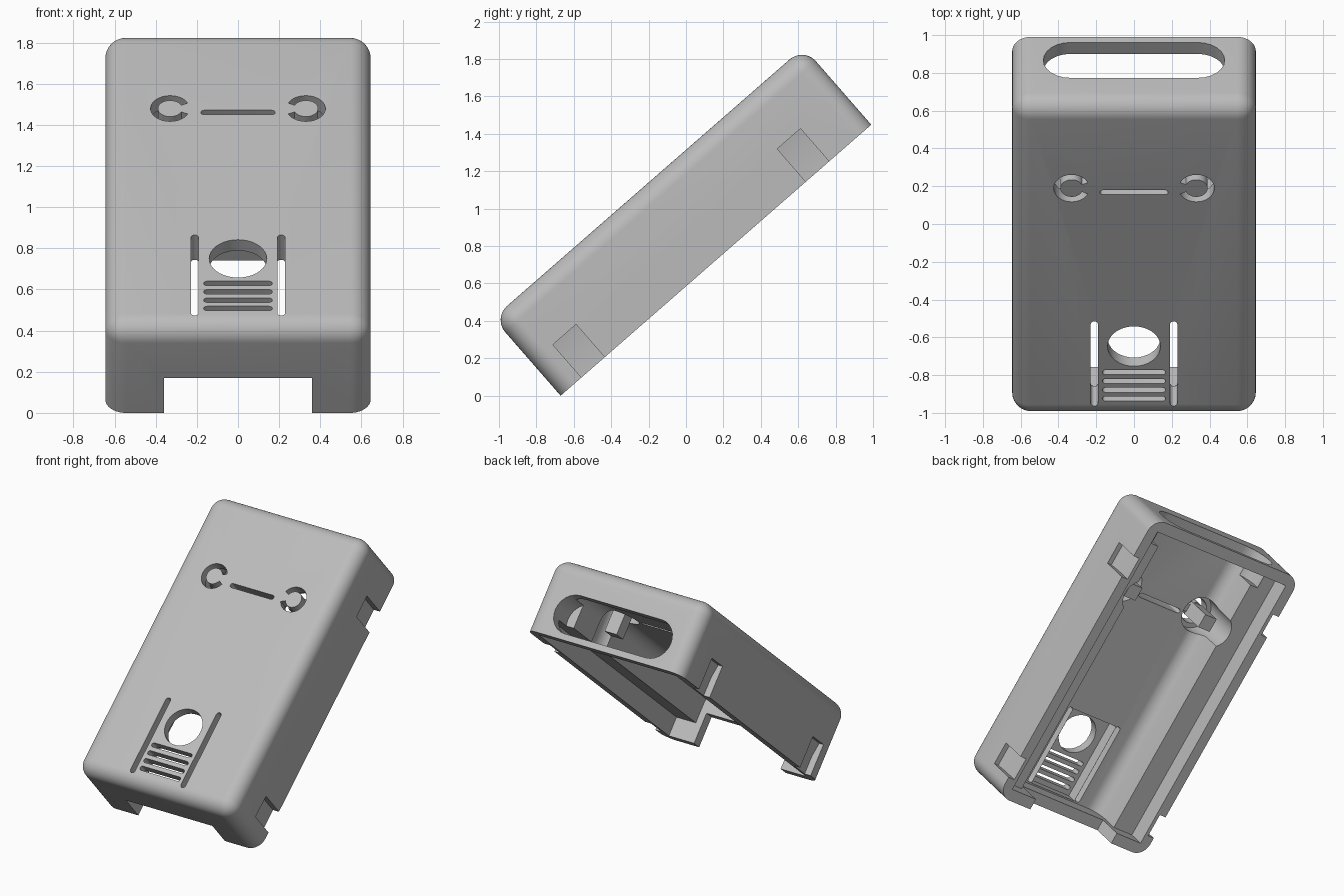
import bpy, bmesh, math
from mathutils import Matrix

if "Cube" in bpy.data.objects:
    bpy.data.objects.remove(bpy.data.objects["Cube"])

# Built flat (x across, y along the length, z thick), then tilted.
W, L, H, R = 1.29, 2.204, 0.55, 0.1
TILT = math.radians(41.1)
grey = bpy.data.materials.new("light grey plastic")
grey.diffuse_color = (0.5, 0.5, 0.5, 1)
grey.use_nodes = True
grey.node_tree.nodes["Principled BSDF"].inputs["Base Color"].default_value = grey.diffuse_color


def link(name, bm):
    bmesh.ops.recalc_face_normals(bm, faces=bm.faces)
    me = bpy.data.meshes.new(name)
    bm.to_mesh(me)
    bm.free()
    me.materials.append(grey)
    ob = bpy.data.objects.new(name, me)
    bpy.context.collection.objects.link(ob)
    return ob


def box(name, lo, hi, r=0, keep=lambda e: True, seg=8):
    bm = bmesh.new()
    c = [(a + b) / 2 for a, b in zip(lo, hi)]
    s = [b - a for a, b in zip(lo, hi)]
    bmesh.ops.create_cube(bm, size=1, matrix=Matrix.Translation(c) @ Matrix.Diagonal((*s, 1)))
    if r:
        es = [e for e in bm.edges if keep(e)]
        bmesh.ops.bevel(bm, geom=es, offset=r, segments=seg, profile=0.5, affect='EDGES')
    return link(name, bm)


def prism(name, pts, lo, hi, axis='z'):
    """Extrude an outline along an axis."""
    put = {'z': lambda a, b, t: (a, b, t),
           'y': lambda a, b, t: (a, t, b)}[axis]
    bm = bmesh.new()
    f = bm.faces.new([bm.verts.new(put(a, b, lo)) for a, b in pts])
    new = bmesh.ops.extrude_face_region(bm, geom=[f])['geom']
    d = put(0, 0, hi - lo)
    bmesh.ops.translate(bm, vec=d, verts=[v for v in new if isinstance(v, bmesh.types.BMVert)])
    return link(name, bm)


def arc(cx, cy, r, a0, a1, n):
    return [(cx + r * math.cos(math.radians(a0 + (a1 - a0) * i / n)),
             cy + r * math.sin(math.radians(a0 + (a1 - a0) * i / n))) for i in range(n + 1)]


def pill(x0, x1, y0, y1, n=8):
    """Rectangle with fully rounded short ends."""
    if x1 - x0 > y1 - y0:
        r, m = (y1 - y0) / 2, (y0 + y1) / 2
        return arc(x1 - r, m, r, -90, 90, n) + arc(x0 + r, m, r, 90, 270, n)
    r, m = (x1 - x0) / 2, (x0 + x1) / 2
    return arc(m, y1 - r, r, 0, 180, n) + arc(m, y0 + r, r, 180, 360, n)


def not_bottom(e):
    return max(v.co.z for v in e.verts) > 0.01


def lengthwise_top(e):
    return min(v.co.z for v in e.verts) > 0.3 and abs(e.verts[0].co.y - e.verts[1].co.y) > 1


# Rounded outer shell
shell = box("shell", (-W / 2, 0, 0), (W / 2, L, H), R, not_bottom, 10)

cutters = [
    # Interior: wide lip at the opening, narrower space above the ledges
    box("lip_cavity", (-0.57, 0.08, -0.1), (0.57, L - 0.08, 0.14)),
    box("main_cavity", (-0.41, 0.08, -0.05), (0.41, L - 0.08, 0.39), 0.1, lengthwise_top),
    # Thinned pocket behind the pressing flap
    box("flap_pocket", (-0.19, 0.09, 0.3), (0.19, 0.68, 0.48)),
    # Opening in the front end
    box("front_notch", (-0.36, -0.1, -0.1), (0.36, 0.2, 0.225)),
    # Rounded slot in the back end
    prism("back_slot", pill(-0.48, 0.48, 0.045, 0.33, 12), L - 0.2, L + 0.1, 'y'),
    # Finger hole and middle slit
    prism("finger_hole", arc(0, 0.51, 0.14, 0, 350, 35), 0.3, 0.7),
    prism("middle_slit", pill(-0.18, 0.18, 1.575, 1.607), 0.3, 0.7),
]
# Grille slits
for u in (0.142, 0.203, 0.265, 0.327):
    cutters.append(prism("grille_slit", pill(-0.167, 0.167, u - 0.016, u + 0.016), 0.3, 0.7))
for s in (-1, 1):
    # Flap side slits
    cutters.append(prism("flap_slit", pill(s * 0.21 - 0.019, s * 0.21 + 0.019, 0.09, 0.685), 0.3, 0.7))
    # Clearance behind each round button, then its open ring
    cutters.append(prism("button_clearance", arc(s * 0.33, 1.62, 0.13, 0, 350, 35), -0.05, 0.47))
    mid = 180 if s > 0 else 0
    ring = arc(s * 0.33, 1.62, 0.095, mid + 25, mid + 335, 28) + \
        arc(s * 0.33, 1.62, 0.06, mid + 335, mid + 25, 28)
    cutters.append(prism("button_ring", ring, 0.3, 0.7))
    # Clip notches in the long sides, sloped in their upper half
    for u in (0.148, 1.892 - 0.165 + 0.013):
        prof = [(s * 0.7, -0.1), (s * 0.595, -0.1), (s * 0.595, 0.135), (s * 0.61, 0.233), (s * 0.7, 0.233)]
        cutters.append(prism("clip_notch", prof, u, u + 0.165, 'y'))

for c in cutters:
    c.hide_render = True
    m = shell.modifiers.new(c.name, 'BOOLEAN')
    m.operation, m.object, m.solver = 'DIFFERENCE', c, 'EXACT'
dg = bpy.context.evaluated_depsgraph_get()
shell.data = bpy.data.meshes.new_from_object(shell.evaluated_get(dg))
shell.modifiers.clear()
for c in cutters:
    bpy.data.objects.remove(c)

# Press posts under the round buttons
parts = [shell]
for s in (-1, 1):
    parts.append(box("button_post", (s * 0.33 - 0.05, 1.57, 0.25), (s * 0.33 + 0.05, 1.67, 0.48)))

# Tilt, centre and stand on the ground
for ob in parts:
    ob.data.transform(Matrix.Rotation(TILT, 4, 'X'))
ys = [v.co.y for v in shell.data.vertices]
z0 = min(v.co.z for v in shell.data.vertices)
for ob in parts:
    ob.data.transform(Matrix.Translation((0, -(min(ys) + max(ys)) / 2, -z0)))
    bpy.ops.object.select_all(action='DESELECT')
    ob.select_set(True)
    bpy.context.view_layer.objects.active = ob
    bpy.ops.object.shade_smooth_by_angle(angle=math.radians(30))
